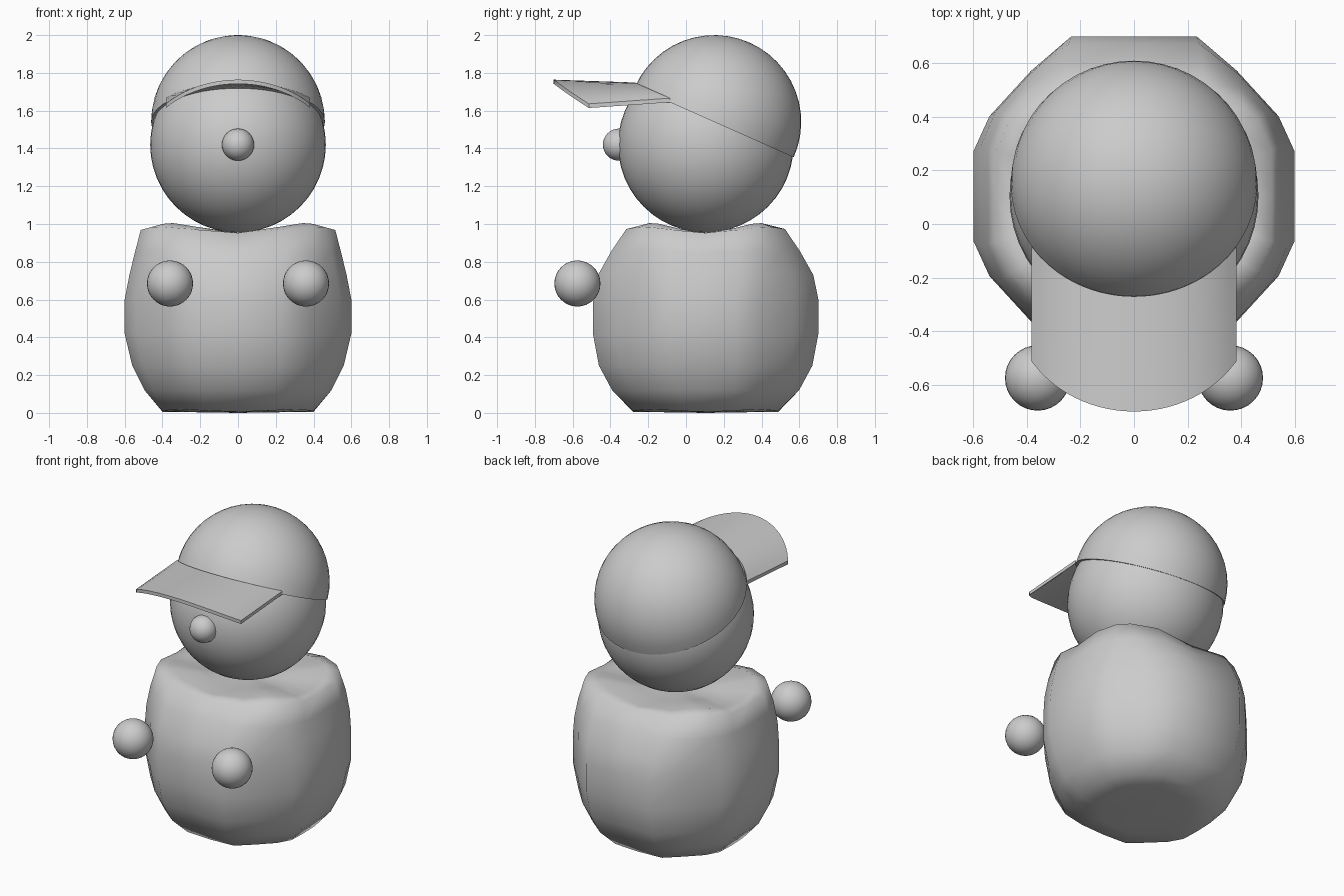
import bpy, bmesh, math
from mathutils import Matrix, Vector

if "Cube" in bpy.data.objects:
    bpy.data.objects.remove(bpy.data.objects["Cube"])

grey = bpy.data.materials.new("light_grey")
grey.diffuse_color = (0.6, 0.6, 0.6, 1)
grey.use_nodes = True
grey.node_tree.nodes["Principled BSDF"].inputs["Base Color"].default_value = grey.diffuse_color


def finish(name, bm, angle=180):
    bmesh.ops.recalc_face_normals(bm, faces=bm.faces)
    me = bpy.data.meshes.new(name)
    bm.to_mesh(me)
    bm.free()
    me.materials.append(grey)
    ob = bpy.data.objects.new(name, me)
    bpy.context.collection.objects.link(ob)
    bpy.ops.object.select_all(action='DESELECT')
    ob.select_set(True)
    bpy.context.view_layer.objects.active = ob
    bpy.ops.object.shade_smooth_by_angle(angle=math.radians(angle))
    return ob


def ball(name, loc, r, seg=48):
    bm = bmesh.new()
    bmesh.ops.create_uvsphere(bm, u_segments=seg, v_segments=seg // 2, radius=r,
                              matrix=Matrix.Translation(loc))
    return finish(name, bm)


# head, nose and hands
ball("head", (0, 0.105, 1.42), 0.465)
ball("nose", (0, -0.355, 1.42), 0.085, 32)
for side, s in (("left", -1), ("right", 1)):
    ball(side + "_hand", (0.36 * s, -0.575, 0.685), 0.122, 32)

# cap crown: tilted half sphere
CY, CZ, R, TILT = 0.15, 1.54, 0.46, math.radians(24)
bm = bmesh.new()
bmesh.ops.create_uvsphere(bm, u_segments=48, v_segments=24, radius=R)
bmesh.ops.bisect_plane(bm, geom=bm.verts[:] + bm.edges[:] + bm.faces[:],
                       plane_co=(0, 0, 0), plane_no=(0, 0, -1), clear_outer=True)
bmesh.ops.holes_fill(bm, edges=[e for e in bm.edges if e.is_boundary])
bm.transform(Matrix.Translation((0, CY, CZ)) @ Matrix.Rotation(-TILT, 4, 'X'))
finish("cap_crown", bm, 40)

# cap brim: arched sheet drawn forward from the crown rim
bm = bmesh.new()
rows = []
for i in range(25):
    x = 0.382 * (i / 12 - 1)
    d = math.sqrt(R * R - x * x)
    y, z = CY - d * math.cos(TILT), CZ + d * math.sin(TILT)
    drop = 0.015 - 0.045 * (x / 0.382) ** 2
    rows.append((bm.verts.new((x, y, z)), bm.verts.new((x, y - 0.43, z + drop))))
for (a, b), (c, d) in zip(rows, rows[1:]):
    bm.faces.new((a, b, d, c))
ext = bmesh.ops.extrude_face_region(bm, geom=bm.faces[:], use_keep_orig=True)
bmesh.ops.translate(bm, vec=(0, 0, 0.022),
                    verts=[v for v in ext["geom"] if isinstance(v, bmesh.types.BMVert)])
finish("cap_brim", bm, 35)


# body: lofted rounded-square rings with a rim raised at the corners
def outline(q):
    r = q[::-1]
    return ([(1, 0)] + q + [(0, 1)] + [(-x, y) for x, y in r] + [(-1, 0)]
            + [(-x, -y) for x, y in q] + [(0, -1)] + [(x, -y) for x, y in r])


round_q = outline([(1, .28), (.9, .5), (.64, .785), (.39, 1)])
square_q = outline([(1, .4), (.9, .68), (.78, .82), (.5, 1)])
# half width, half depth, height, squareness, dip at the side middles
rings = [(.26, .26, .004, .3, 0), (.40, .385, .018, .3, .012), (.495, .495, .12, .2, 0),
         (.56, .565, .25, .1, 0), (.6, .597, .42, 0, 0), (.6, .597, .6, 0, 0),
         (.575, .57, .73, .3, 0), (.545, .50, .86, .7, .012), (.515, .42, .985, 1, .032),
         (.44, .36, 1.005, 1, .055), (.24, .2, .965, .7, .025)]
bm = bmesh.new()
loops = []
for w, d, z, k, dip in rings:
    loop = []
    for (ax, ay), (bx, by) in zip(round_q, square_q):
        px, py = ax + (bx - ax) * k, ay + (by - ay) * k
        c = math.cos(2 * math.atan2(py, px)) ** 2
        loop.append(bm.verts.new((px * w, 0.104 + py * d, z - dip * c)))
    loops.append(loop)
n = len(round_q)
for a, b in zip(loops, loops[1:]):
    for i in range(n):
        j = (i + 1) % n
        bm.faces.new((a[i], a[j], b[j], b[i]))
for loop, z in ((loops[0], 0.0), (loops[-1], 0.935)):
    mid = bm.verts.new((0, 0.104, z))
    for i in range(n):
        bm.faces.new((loop[i], loop[(i + 1) % n], mid))
finish("body", bm)
